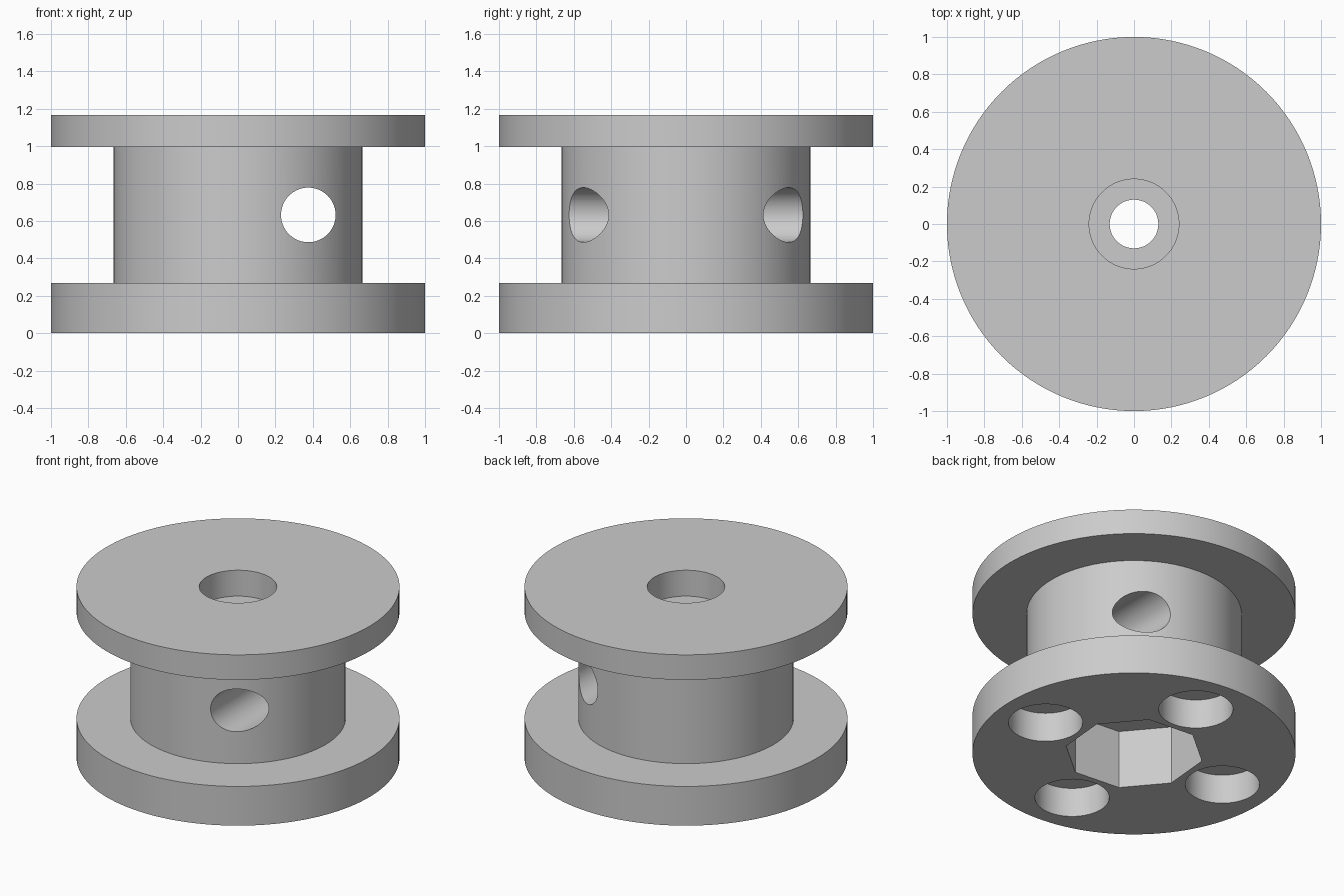
import bpy, bmesh, math
from mathutils import Matrix

if "Cube" in bpy.data.objects:
    bpy.data.objects.remove(bpy.data.objects["Cube"])

TWIST = math.radians(-5)      # rotation of the underside pattern

grey = bpy.data.materials.new("light_grey")
grey.diffuse_color = (0.6, 0.6, 0.6, 1)
grey.use_nodes = True
grey.node_tree.nodes["Principled BSDF"].inputs["Base Color"].default_value = grey.diffuse_color


def lathe(name, profile, segments):
    """Revolve a closed (radius, z) profile around the z axis."""
    bm = bmesh.new()
    rings = []
    for i in range(segments):
        a = 2 * math.pi * i / segments
        rings.append([bm.verts.new((r * math.cos(a), r * math.sin(a), z)) for r, z in profile])
    n = len(profile)
    for i in range(segments):
        p, q = rings[i], rings[(i + 1) % segments]
        for j in range(n):
            k = (j + 1) % n
            bm.faces.new((p[j], q[j], q[k], p[k]))
    bmesh.ops.recalc_face_normals(bm, faces=bm.faces)
    return finish(name, bm)


def prism(name, radius, length, sides, matrix):
    bm = bmesh.new()
    bmesh.ops.create_cone(bm, cap_ends=True, segments=sides, radius1=radius,
                          radius2=radius, depth=length, matrix=matrix)
    return finish(name, bm)


def finish(name, bm):
    mesh = bpy.data.meshes.new(name)
    bm.to_mesh(mesh)
    bm.free()
    mesh.materials.append(grey)
    obj = bpy.data.objects.new(name, mesh)
    bpy.context.collection.objects.link(obj)
    return obj


# Spool: two flanges, hub, centre bore and top counterbore
spool = lathe("spool", [
    (0.13, 0), (1, 0), (1, 0.268), (0.666, 0.268), (0.666, 0.996),
    (1, 0.996), (1, 1.167), (0.24, 1.167), (0.24, 0.99), (0.13, 0.99)], 128)

# Cross hole running front to back through the hub
cutters = [prism("cross_hole_cutter", 0.146, 1.8, 64,
                 Matrix.Translation((0.376, 0, 0.632)) @ Matrix.Rotation(math.pi / 2, 4, 'X'))]

# Octagonal socket in the underside
octagon = prism("octagon_socket_cutter", 0.43, 0.8, 8, Matrix.Identity(4))
corner = octagon.data.vertices[0].co
turn = math.radians(22.5) + TWIST - math.atan2(corner.y, corner.x)
octagon.data.transform(Matrix.Rotation(turn, 4, 'Z'))
cutters.append(octagon)

# Four blind round holes around the socket
for i in range(4):
    a = TWIST + i * math.pi / 2
    cutters.append(prism(f"round_hole_cutter_{i + 1}", 0.23, 0.4, 64,
                         Matrix.Translation((0.668 * math.cos(a), 0.668 * math.sin(a), 0))))

bpy.context.view_layer.objects.active = spool
spool.select_set(True)
for cutter in cutters:
    mod = spool.modifiers.new(cutter.name, 'BOOLEAN')
    mod.operation = 'DIFFERENCE'
    mod.solver = 'EXACT'
    mod.object = cutter
    bpy.ops.object.modifier_apply(modifier=mod.name)
for cutter in cutters:
    bpy.data.objects.remove(cutter)

bpy.ops.object.shade_smooth_by_angle(angle=math.radians(30))
